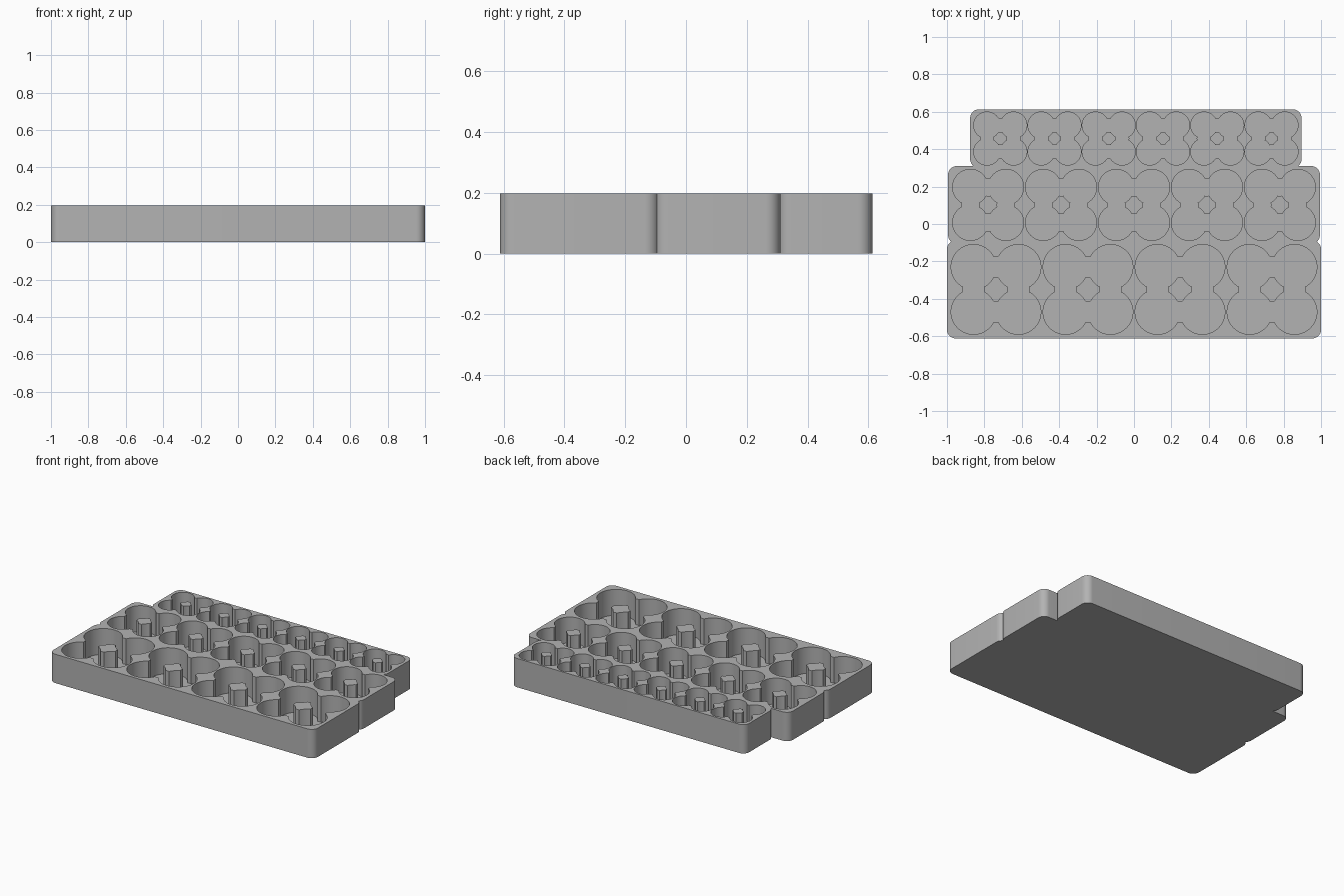
import bpy
import bmesh
from math import sin, cos, pi, asin

HEIGHT = 0.197
FLOOR = 0.02

if "Cube" in bpy.data.objects:
    bpy.data.objects.remove(bpy.data.objects["Cube"], do_unlink=True)

grey = bpy.data.materials.new("plain grey")
grey.use_nodes = True
grey.diffuse_color = (0.45, 0.45, 0.45, 1)
grey.node_tree.nodes["Principled BSDF"].inputs["Base Color"].default_value = (0.45, 0.45, 0.45, 1)


def arc(cx, cy, r, a, b, n):
    return [(cx + r * cos(a + (b - a) * i / n), cy + r * sin(a + (b - a) * i / n)) for i in range(n + 1)]


def quarter_turns(points, sign):
    """Repeat a quarter of an outline four times around the origin."""
    out = []
    for k in range(4):
        c, s = cos(k * pi / 2), sin(k * pi / 2) * sign
        out += [(c * x - s * y, s * x + c * y) for x, y in points]
    return out


def rounded_rect(x0, x1, y0, y1, r):
    corners = [(x1 - r, y0 + r), (x1 - r, y1 - r), (x0 + r, y1 - r), (x0 + r, y0 + r)]
    out = []
    for k, (x, y) in enumerate(corners):
        out += arc(x, y, r, (k - 1) * pi / 2, k * pi / 2, 10)
    return out


def pocket_outline(r, q):
    """Four touching round wells, joined by small round openings."""
    f = 2 * asin(q / (2 * r))
    lobe = arc(r, r, r, -pi / 2 + f, pi - f, 40)
    bridge = arc(0, r, q, pi / 2 - f / 2, pi / 2 + f / 2, 6)[1:-1]
    return quarter_turns(lobe + bridge, 1)


def post_outline(r, q):
    """The island left standing between the four wells."""
    f = 2 * asin(q / (2 * r))
    tip = arc(0, r, q, 1.5 * pi - f / 2, 1.5 * pi + f / 2, 6)[1:-1]
    side = arc(r, r, r, pi + f, 1.5 * pi - f, 8)
    return quarter_turns(tip + side, -1)


def prisms(name, outline, centres, z0, z1):
    """Extrude one outline at each of several centres."""
    bm = bmesh.new()
    for cx, cy in centres:
        low = [bm.verts.new((cx + x, cy + y, z0)) for x, y in outline]
        high = [bm.verts.new((cx + x, cy + y, z1)) for x, y in outline]
        bm.faces.new(low)
        bm.faces.new(high)
        for i in range(len(low)):
            j = (i + 1) % len(low)
            bm.faces.new((low[i], low[j], high[j], high[i]))
    bmesh.ops.recalc_face_normals(bm, faces=bm.faces)
    mesh = bpy.data.meshes.new(name)
    bm.to_mesh(mesh)
    bm.free()
    mesh.materials.append(grey)
    ob = bpy.data.objects.new(name, mesh)
    bpy.context.collection.objects.link(ob)
    return ob


def activate(ob):
    bpy.ops.object.select_all(action='DESELECT')
    ob.select_set(True)
    bpy.context.view_layer.objects.active = ob


def combine(target, tool, operation):
    tool.hide_render = True
    activate(target)
    mod = target.modifiers.new("combine", 'BOOLEAN')
    mod.operation = operation
    mod.solver = 'EXACT'
    mod.object = tool
    bpy.ops.object.modifier_apply(modifier=mod.name)
    bpy.data.objects.remove(tool, do_unlink=True)


# Row: name, plate x and y limits, pocket count, middle, pitch, well and opening radius
rows = [
    ("large", (-1.0, 1.0, -0.612, -0.088), 4, (0, -0.35), 0.492, 0.12, 0.057),
    ("medium", (-0.994, 0.994, -0.106, 0.31), 5, (0, 0.102), 0.39, 0.095, 0.047),
    ("small", (-0.876, 0.896, 0.30, 0.613), 6, (0.01, 0.457), 0.29, 0.071, 0.036),
]

# Stepped tray body
tray = None
for name, limits, *_ in rows:
    plate = prisms("tray", rounded_rect(*limits, 0.047), [(0, 0)], 0, HEIGHT)
    if tray is None:
        tray = plate
    else:
        combine(tray, plate, 'UNION')

# Pockets cut into the tray, with a post in the middle of each
parts = [tray]
for name, limits, count, (mx, my), pitch, r, q in rows:
    centres = [(mx + (i - (count - 1) / 2) * pitch, my) for i in range(count)]
    cutter = prisms(name + "_pocket_cutter", pocket_outline(r, q), centres, FLOOR, HEIGHT + 0.1)
    combine(tray, cutter, 'DIFFERENCE')
    parts.append(prisms(name + "_posts", post_outline(r, q), centres, FLOOR - 0.005, HEIGHT))

for ob in parts:
    activate(ob)
    bpy.ops.object.shade_smooth_by_angle(angle=pi / 6)
